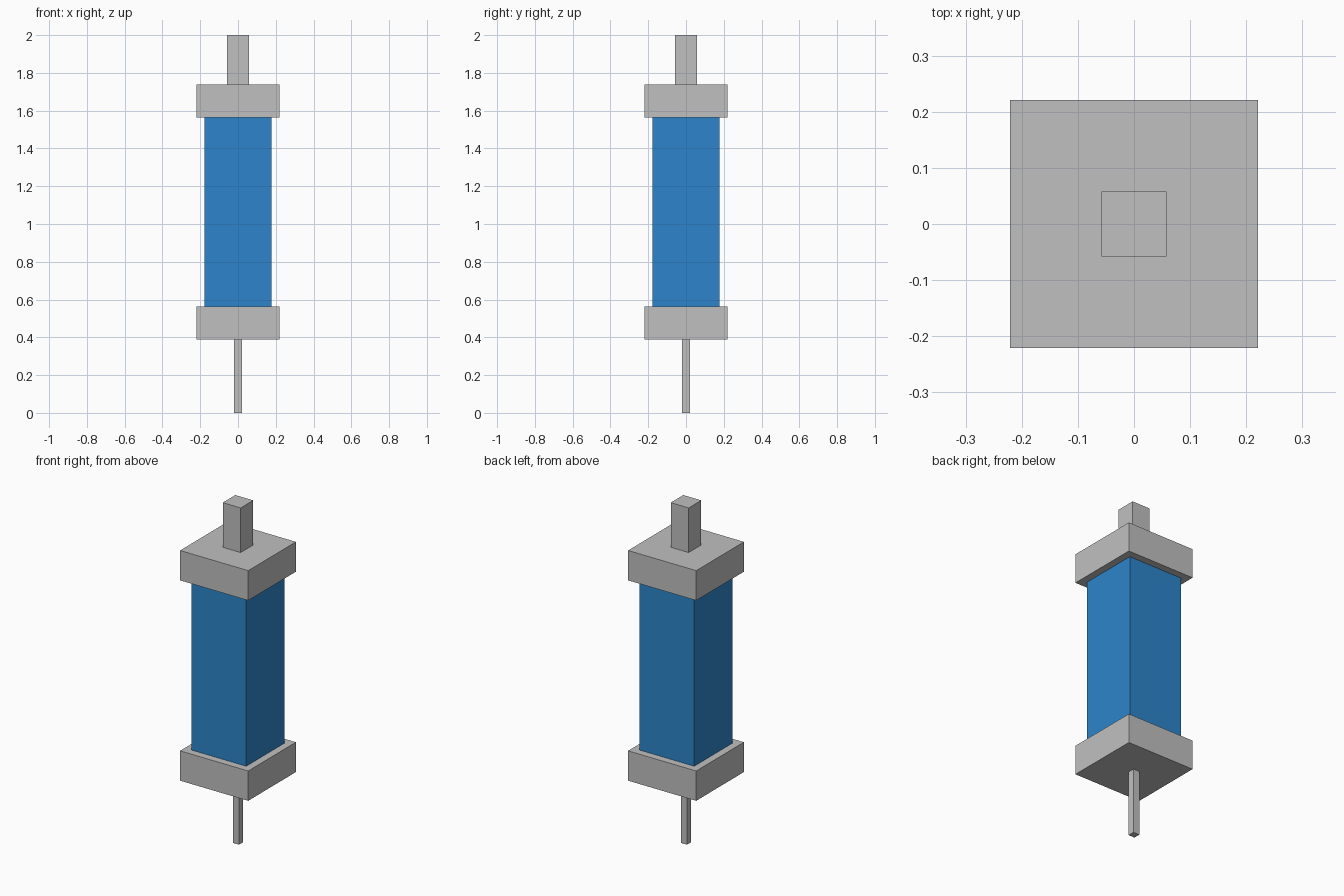
import bpy
import bmesh
from mathutils import Matrix

default = bpy.data.objects.get("Cube")
if default:
    bpy.data.objects.remove(default, do_unlink=True)


def material(name, colour):
    mat = bpy.data.materials.new(name)
    mat.use_nodes = True
    mat.diffuse_color = colour
    mat.node_tree.nodes["Principled BSDF"].inputs["Base Color"].default_value = colour
    return mat


def square_block(name, half_width, bottom, top, mat):
    """Square upright block between two heights, centred on the z axis."""
    bm = bmesh.new()
    place = Matrix.Translation((0, 0, (bottom + top) / 2))
    size = Matrix.Diagonal((2 * half_width, 2 * half_width, top - bottom, 1))
    bmesh.ops.create_cube(bm, size=1, matrix=place @ size)
    mesh = bpy.data.meshes.new(name)
    bm.to_mesh(mesh)
    bm.free()
    mesh.materials.append(mat)
    obj = bpy.data.objects.new(name, mesh)
    bpy.context.collection.objects.link(obj)
    return obj


grey = material("light grey", (0.53, 0.53, 0.53, 1))
blue = material("bright blue", (0.026, 0.235, 0.604, 1))

# Thin needle, lower collar, barrel, upper collar and plunger, stacked upwards
square_block("needle", 0.02, 0, 0.388, grey)
square_block("lower_collar", 0.221, 0.388, 0.563, grey)
square_block("barrel", 0.178, 0.563, 1.563, blue)
square_block("upper_collar", 0.221, 1.563, 1.738, grey)
square_block("plunger", 0.058, 1.738, 2, grey)
